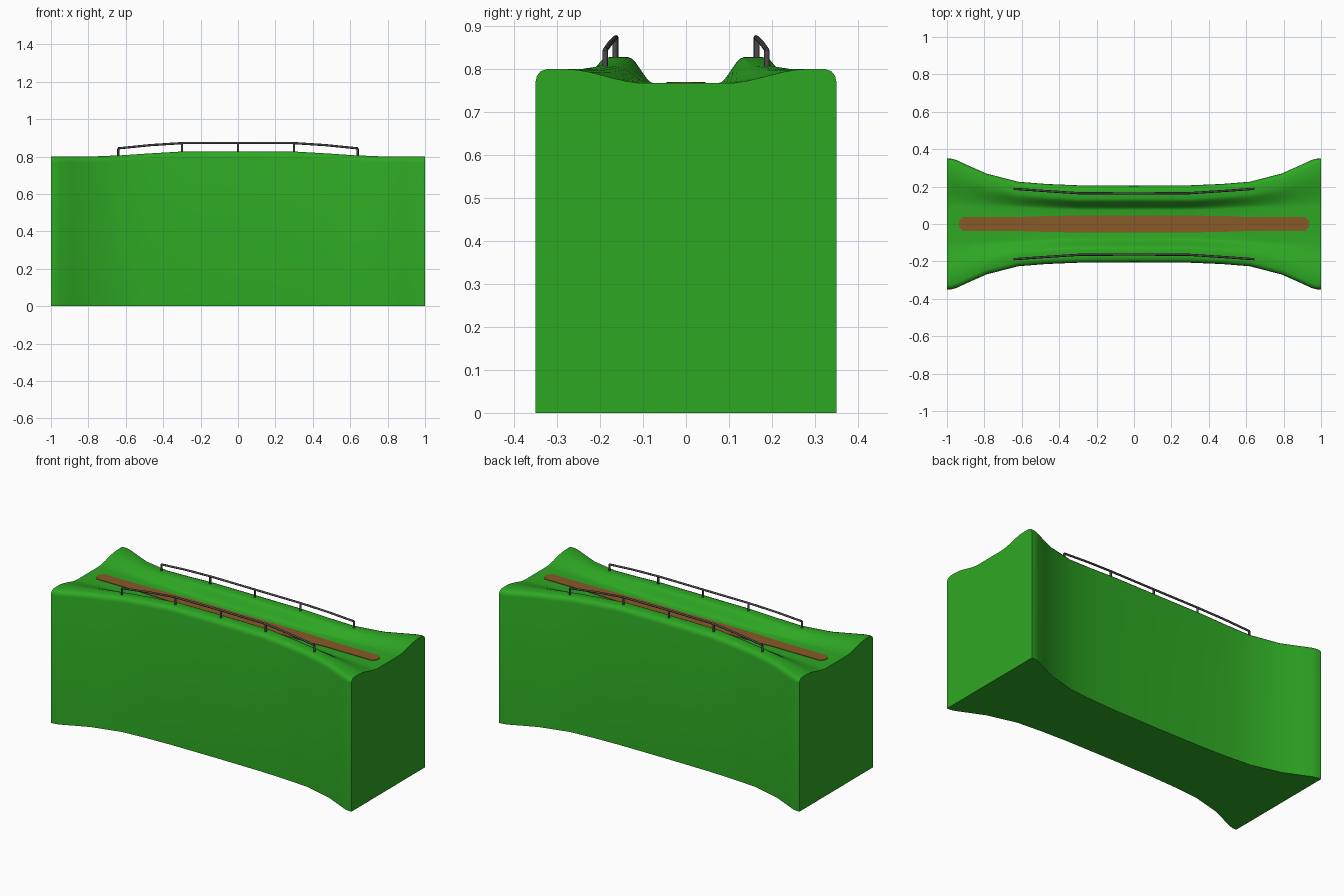
import bpy, bmesh, math
from mathutils import Vector

cube = bpy.data.objects.get("Cube")
if cube:
    bpy.data.objects.remove(cube, do_unlink=True)


def material(name, rgb):
    m = bpy.data.materials.new(name)
    m.use_nodes = True
    m.diffuse_color = (*rgb, 1)
    m.node_tree.nodes["Principled BSDF"].inputs["Base Color"].default_value = (*rgb, 1)
    return m


GRASS = material("grass green", (0.027, 0.39, 0.017))
DIRT = material("dirt brown", (0.25, 0.10, 0.02))
METAL = material("rail grey", (0.075, 0.068, 0.075))
FLOOR = 0.767


def finish(bm, name, mat, smooth=None):
    bmesh.ops.recalc_face_normals(bm, faces=bm.faces)
    mesh = bpy.data.meshes.new(name)
    bm.to_mesh(mesh)
    bm.free()
    mesh.materials.append(mat)
    ob = bpy.data.objects.new(name, mesh)
    bpy.context.collection.objects.link(ob)
    if smooth:
        bpy.ops.object.select_all(action='DESELECT')
        ob.select_set(True)
        bpy.context.view_layer.objects.active = ob
        bpy.ops.object.shade_smooth_by_angle(angle=math.radians(smooth))
    return ob


def loft(bm, rings):
    """Skin closed rings of equal length and cap both ends."""
    loops = [[bm.verts.new(p) for p in ring] for ring in rings]
    n = len(loops[0])
    for a, b in zip(loops, loops[1:]):
        for i in range(n):
            j = (i + 1) % n
            bm.faces.new((a[i], a[j], b[j], b[i]))
    bm.faces.new(loops[0])
    bm.faces.new(loops[-1])


def section(x, half, crest, inner, foot):
    """Bridge cross-section: straight sides, rounded banks, sunken floor."""
    side = [(half, 0), (half, crest - 0.03), (half - 0.003, crest - 0.016),
            (half - 0.012, crest - 0.005), (half - 0.027, crest)]
    for t in (0, 0.15, 0.3, 0.45, 0.6, 0.75, 0.88, 1):
        s = t * t * (3 - 2 * t)
        side.append((inner + (foot - inner) * t, crest + (FLOOR - crest) * s))
    return ([Vector((x, y, z)) for y, z in side]
            + [Vector((x, -y, z)) for y, z in reversed(side)])


# Earth bridge: x, half width, bank height, bank inner edge, floor edge
stations = [(0, 0.205, 0.828, 0.135, 0.075), (0.3, 0.207, 0.827, 0.135, 0.075),
            (0.47, 0.214, 0.817, 0.148, 0.08), (0.62, 0.226, 0.807, 0.162, 0.085),
            (0.79, 0.27, 0.80, 0.205, 0.09), (0.88, 0.31, 0.80, 0.24, 0.092),
            (0.95, 0.342, 0.80, 0.265, 0.095), (0.975, 0.349, 0.80, 0.275, 0.095),
            (1, 0.35, 0.80, 0.28, 0.095)]
full = [(-s[0], *s[1:]) for s in reversed(stations[1:])] + stations
bm = bmesh.new()
loft(bm, [section(*s) for s in full])
finish(bm, "earth_bridge", GRASS, 40)

# Dirt path laid along the floor
half_path = [(0.935, 0.016), (0.915, 0.037), (0.63, 0.037), (0.46, 0.043), (0.3, 0.045)]
edge = half_path + [(-x, y) for x, y in reversed(half_path)]
outline = edge + [(x, -y) for x, y in reversed(edge)]
bm = bmesh.new()
loft(bm, [[(x, y, z) for x, y in outline] for z in (FLOOR - 0.002, FLOOR + 0.003)])
finish(bm, "dirt_path", DIRT)


def tube(bm, points, r=0.006, sides=8):
    """Sweep a round bar along points with upright end rings."""
    rings = []
    for i, p in enumerate(points):
        d = (points[min(i + 1, len(points) - 1)] - points[max(i - 1, 0)]).normalized()
        u = d.cross(Vector((0, 1, 0))).normalized()
        v = d.cross(u)
        rings.append([p + r * (math.cos(a) * u + math.sin(a) * v)
                      for a in (math.tau * k / sides for k in range(sides))])
    loft(bm, rings)


# Handrails with five posts each
half_rail = [(0.64, 0.188, 0.844), (0.47, 0.176, 0.861), (0.3, 0.165, 0.872)]
for name, sign in (("front_handrail", -1), ("back_handrail", 1)):
    pts = [Vector((x, sign * y, z)) for x, y, z in half_rail]
    pts.append(Vector((0, sign * 0.163, 0.873)))
    pts += [Vector((-p.x, p.y, p.z)) for p in reversed(pts[:3])]
    bm = bmesh.new()
    tube(bm, pts)
    for i in (0, 2, 3, 4, 6):
        tube(bm, [pts[i] - Vector((0, 0, 0.055)), pts[i]])
    finish(bm, name, METAL, 50)
